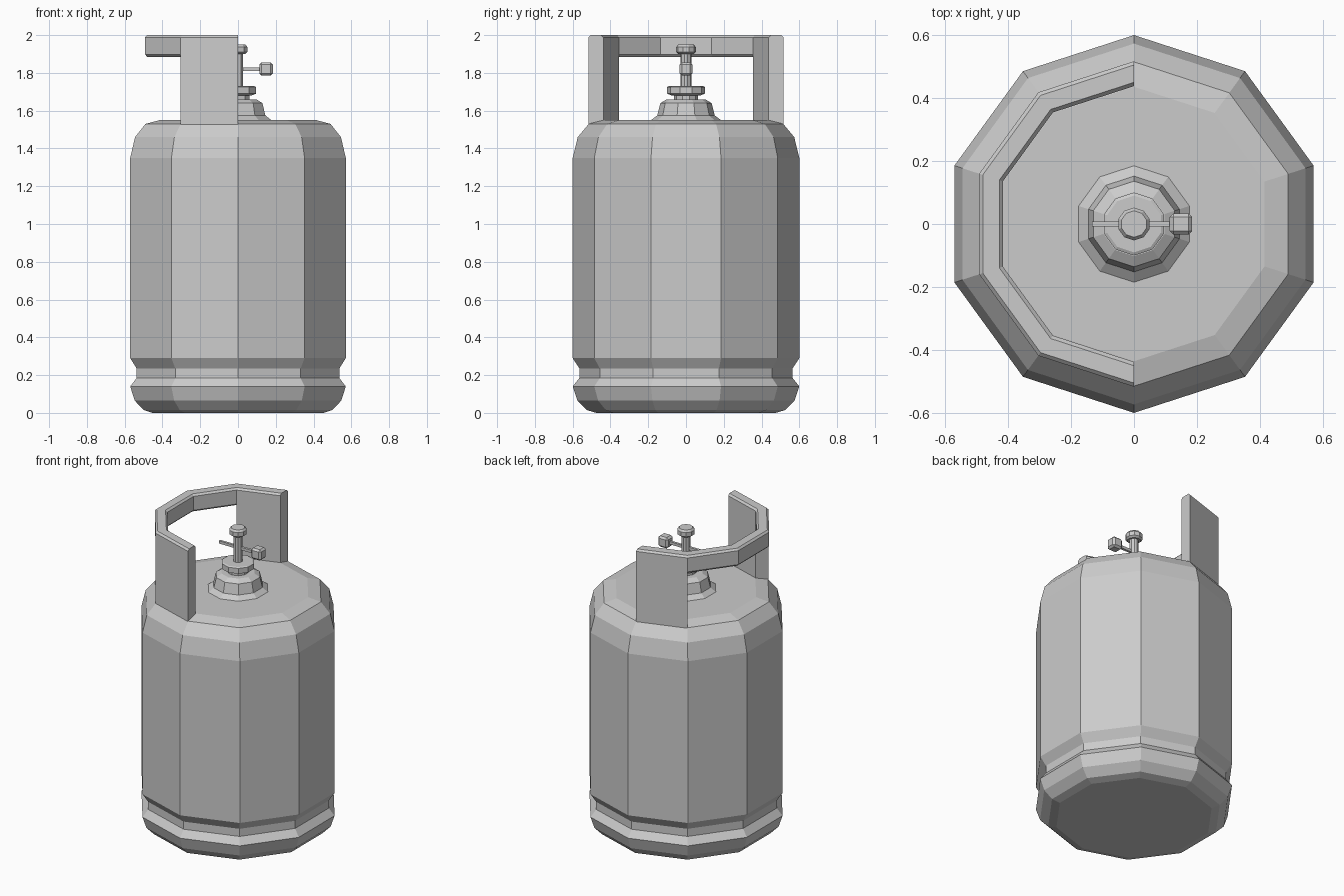
import bpy, bmesh
from math import radians, cos, sin

if "Cube" in bpy.data.objects:
    bpy.data.objects.remove(bpy.data.objects["Cube"])

SIDES = 10
STEP = 360 / SIDES


def finish(bm, name):
    bmesh.ops.recalc_face_normals(bm, faces=bm.faces)
    mesh = bpy.data.meshes.new(name)
    bm.to_mesh(mesh)
    bm.free()
    ob = bpy.data.objects.new(name, mesh)
    bpy.context.collection.objects.link(ob)
    return ob


def sweep(name, profile, angles, closed_sweep, closed_profile, caps=True):
    """Sweep an (r, z) profile around z through the given angles."""
    bm = bmesh.new()
    rings = [[bm.verts.new((r * cos(radians(a)), r * sin(radians(a)), z))
              for r, z in profile] for a in angles]
    n, m = len(rings), len(profile)
    for i in range(n if closed_sweep else n - 1):
        a, b = rings[i], rings[(i + 1) % n]
        for j in range(m if closed_profile else m - 1):
            k = (j + 1) % m
            bm.faces.new((a[j], b[j], b[k], a[k]))
    if caps and closed_sweep:
        bm.faces.new([ring[0] for ring in rings])
        bm.faces.new([ring[-1] for ring in rings])
    elif caps:
        bm.faces.new(rings[0])
        bm.faces.new(rings[-1])
    return finish(bm, name)


def lathe(name, profile):
    return sweep(name, profile, [90 + STEP * i for i in range(SIDES)], True, False)


def box(name, lo, hi, bevel=0):
    bm = bmesh.new()
    bmesh.ops.create_cube(bm, size=1)
    for v in bm.verts:
        v.co = [(l + h) / 2 + c * (h - l) for c, l, h in zip(v.co, lo, hi)]
    if bevel:
        bmesh.ops.bevel(bm, geom=bm.edges[:], offset=bevel, segments=1, affect='EDGES')
    return finish(bm, name)


# Tank with foot ring groove and rounded shoulder
lathe("tank_body", [(0.475, 0.0), (0.525, 0.015), (0.575, 0.065), (0.6, 0.14),
                    (0.564, 0.185), (0.564, 0.235), (0.6, 0.29), (0.6, 1.35),
                    (0.573, 1.46), (0.515, 1.53), (0.436, 1.55)])

# Valve: neck, collar nut, stem and top knob
lathe("valve_neck", [(0.185, 1.55), (0.152, 1.575), (0.136, 1.64), (0.102, 1.66),
                     (0.063, 1.66), (0.063, 1.68)])
lathe("valve_nut", [(0.075, 1.68), (0.1, 1.69), (0.1, 1.725), (0.09, 1.73)])
lathe("valve_stem", [(0.028, 1.725), (0.028, 1.905)])
lathe("valve_knob", [(0.04, 1.9), (0.052, 1.91), (0.052, 1.937), (0.042, 1.95)])

# Cross lever with its grip block
box("lever_rod", (-0.133, -0.008, 1.81), (0.125, 0.008, 1.828))
box("lever_grip", (0.113, -0.034, 1.785), (0.185, 0.034, 1.856), 0.012)

# Half-ring carrying handle: grip bar and two uprights
RI, RO, TOP, B = 0.438, 0.517, 2.0, 0.012
rim = [(RO, TOP - B), (RO - B, TOP), (RI + B, TOP), (RI, TOP - B)]
sweep("handle_bar", rim + [(RI, 1.885 + B), (RI + B, 1.885), (RO - B, 1.885), (RO, 1.885 + B)],
      [126, 162, 198, 234], False, True, caps=False)
for name, angles in (("handle_upright_back", (90, 126)), ("handle_upright_front", (234, 270))):
    sweep(name, rim + [(RI, 1.525), (RO, 1.525)], angles, False, True)
